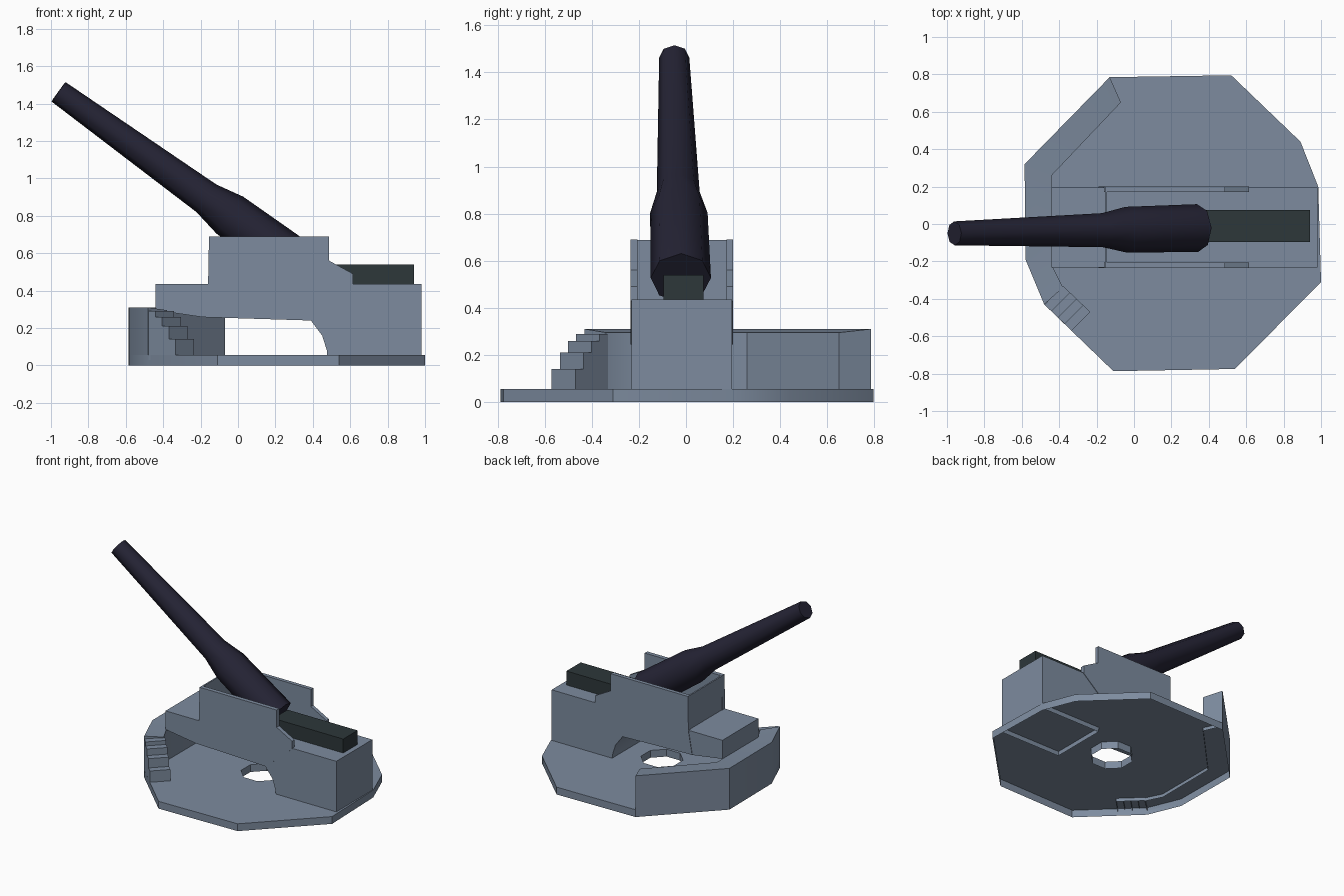
import bpy, bmesh, math
from mathutils import Vector

if "Cube" in bpy.data.objects:
    bpy.data.objects.remove(bpy.data.objects["Cube"])


def material(name, rgb):
    m = bpy.data.materials.new(name)
    m.diffuse_color = (*rgb, 1)
    m.use_nodes = True
    m.node_tree.nodes["Principled BSDF"].inputs["Base Color"].default_value = m.diffuse_color
    return m


GREY = material("blue grey", (0.205, 0.26, 0.345))
DARK = material("dark gunmetal", (0.018, 0.017, 0.035))
GREEN = material("dark green grey", (0.026, 0.038, 0.042))


def finish(name, bm, mat, angle=30):
    bmesh.ops.recalc_face_normals(bm, faces=bm.faces[:])
    me = bpy.data.meshes.new(name)
    bm.to_mesh(me)
    bm.free()
    me.materials.append(mat)
    ob = bpy.data.objects.new(name, me)
    bpy.context.collection.objects.link(ob)
    bpy.ops.object.select_all(action='DESELECT')
    ob.select_set(True)
    bpy.context.view_layer.objects.active = ob
    bpy.ops.object.shade_smooth_by_angle(angle=math.radians(angle))
    return ob


def extrude(name, pts, vec, mat, open_below=None):
    """Prism from an outline of 3D points pushed along vec; can leave its low bottom open."""
    bm = bmesh.new()
    face = bm.faces.new([bm.verts.new(p) for p in pts])
    new = bmesh.ops.extrude_face_region(bm, geom=[face], use_keep_orig=True)["geom"]
    bmesh.ops.translate(bm, vec=vec, verts=[v for v in new if isinstance(v, bmesh.types.BMVert)])
    if open_below is not None:
        low = [f for f in bm.faces if max(v.co.z for v in f.verts) < open_below]
        bmesh.ops.delete(bm, geom=low, context='FACES')
    return finish(name, bm, mat)


def side_profile(name, xz, y0, y1, mat, **kw):
    return extrude(name, [(x, y0, z) for x, z in xz], (0, y1 - y0, 0), mat, **kw)


# platform: thin floor with a round hole, skirts hanging to the ground, open below
FLOOR = 0.055
outline = [(-0.13, 0.785), (0.52, 0.795), (0.89, 0.44), (0.985, 0.2), (1.0, -0.31),
           (0.54, -0.775), (-0.11, -0.787), (-0.48, -0.43), (-0.58, -0.19), (-0.585, 0.32)]
hole = [(0.2 + 0.147 * math.cos(a), 0.147 * math.sin(a))
        for a in (math.pi / 4 * (i + 0.5) for i in range(8))]
bm = bmesh.new()
rim = []
for loop in (outline, hole):
    vs = [bm.verts.new((x, y, FLOOR)) for x, y in loop]
    rim += [bm.edges.new((vs[i], vs[(i + 1) % len(vs)])) for i in range(len(vs))]
bmesh.ops.triangle_fill(bm, use_beauty=True, edges=rim)
ext = bmesh.ops.extrude_edge_only(bm, edges=rim)["geom"]
for v in ext:
    if isinstance(v, bmesh.types.BMVert):
        v.co.z = 0
finish("platform", bm, GREY)

# curved parapet wall with a slightly sloped walkway on top
outer = [(-0.13, 0.785), (-0.585, 0.32), (-0.58, -0.19), (-0.48, -0.43)]
inner = [(-0.07, 0.65), (-0.44, 0.26), (-0.44, -0.22), (-0.38, -0.34)]
bm = bmesh.new()
rings = []
for (ox, oy), (ix, iy) in zip(outer, inner):
    rings.append([bm.verts.new(p) for p in
                  ((ox, oy, 0.03), (ox, oy, 0.31), (ix, iy, 0.295), (ix, iy, 0.03))])
for a, b in zip(rings, rings[1:]):
    for i in range(3):
        bm.faces.new((a[i], a[i + 1], b[i + 1], b[i]))
bm.faces.new(rings[0])
bm.faces.new(rings[-1])
finish("parapet_wall", bm, GREY)

# stairs running down along the platform edge
along, across = Vector((0.72, -0.69, 0)), Vector((0.1, 0.1, 0))
start = Vector((-0.478, -0.432, 0.03))
for i, top in enumerate((0.29, 0.26, 0.21, 0.14)):
    p = start + along * (0.05 * i)
    q = p + along * 0.05
    extrude(f"stair_step_{i + 1}", [p, q, q + across, p + across],
            (0, 0, top - 0.03), GREY, open_below=0.04)

# gun carriage: overhanging body on a rear pedestal
Y0, Y1 = -0.232, 0.196
side_profile("carriage_body", [
    (-0.44, 0.435), (-0.44, 0.295), (-0.19, 0.258), (0.39, 0.24), (0.45, 0.16), (0.475, 0.08),
    (0.48, 0.02), (0.98, 0.02), (0.98, 0.435)], Y0, Y1, GREY, open_below=0.04)

# side cheeks and the front plate joining them
cheek = [(-0.155, 0.69), (0.487, 0.69), (0.487, 0.56), (0.615, 0.49), (0.615, 0.43),
         (0.4, 0.245), (-0.19, 0.262), (-0.16, 0.43)]
side_profile("right_cheek", cheek, Y0 - 0.004, -0.205, GREY)
side_profile("left_cheek", cheek, 0.172, Y1 + 0.004, GREY)
side_profile("front_plate", [(-0.156, 0.43), (-0.156, 0.689), (-0.145, 0.689), (-0.145, 0.43)],
             -0.206, 0.173, GREY)

# barrel: eight-sided stations along a raised axis
muzzle, breech = Vector((-0.96, -0.05, 1.463)), Vector((0.34, -0.022, 0.527))
axis = (breech - muzzle).normalized()
side = axis.cross(Vector((0, 0, 1))).normalized()
up = side.cross(axis)
bm = bmesh.new()
rings = []
for t, r in ((0, 0.064), (0.609, 0.091), (0.705, 0.122), (1, 0.128)):
    c = muzzle.lerp(breech, t)
    rings.append([bm.verts.new(c + r * (side * math.cos(k * math.pi / 4) + up * math.sin(k * math.pi / 4)))
                  for k in range(8)])
for a, b in zip(rings, rings[1:]):
    for k in range(8):
        j = (k + 1) % 8
        bm.faces.new((a[k], a[j], b[j], b[k]))
bm.faces.new(rings[0])
bm.faces.new(rings[-1])
finish("gun_barrel", bm, DARK, 50)

# loading block behind the breech
side_profile("loading_block", [(0.36, 0.43), (0.942, 0.43), (0.942, 0.54), (0.36, 0.54)],
             -0.095, 0.075, GREEN)
